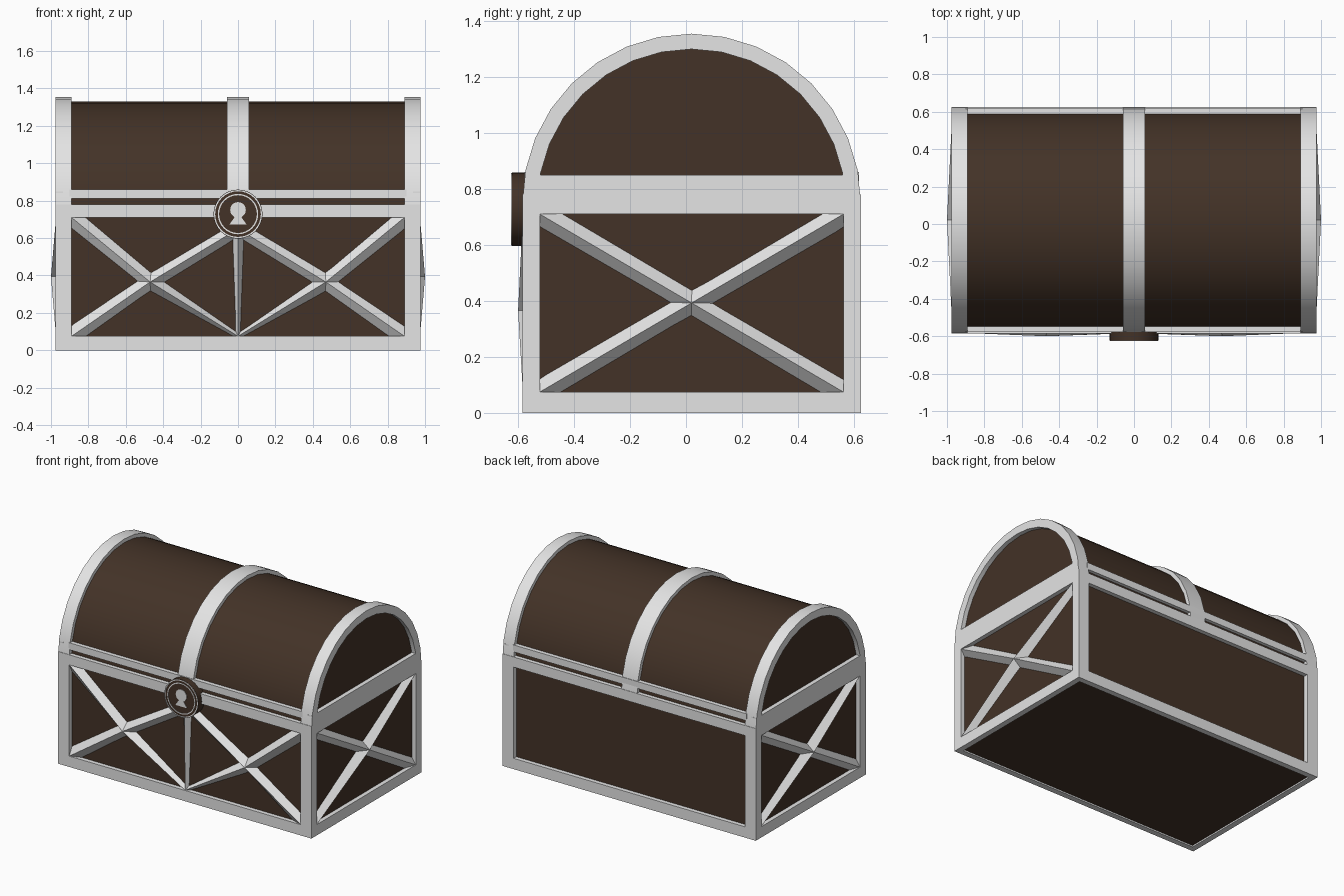
import bpy, bmesh, math
from mathutils import Vector

if "Cube" in bpy.data.objects:
    bpy.data.objects.remove(bpy.data.objects["Cube"])

CY, CZ = 0.02, 0.75            # axis of the barrel lid
R_OUT, R_LID, R_IN = 0.605, 0.58, 0.55
X_OUT, X_PANEL = 0.975, 0.945
Y_PANEL = 0.575                # panel distance from CY


def material(name, rgb):
    m = bpy.data.materials.new(name)
    m.diffuse_color = (*rgb, 1)
    m.use_nodes = True
    m.node_tree.nodes["Principled BSDF"].inputs["Base Color"].default_value = m.diffuse_color
    return m


WOOD = material("dark_brown_wood", (0.056, 0.032, 0.020))
METAL = material("pale_grey_metal", (0.78, 0.78, 0.78))


def finish(name, bm, mat, smooth=False):
    bmesh.ops.recalc_face_normals(bm, faces=bm.faces[:])
    me = bpy.data.meshes.new(name)
    bm.to_mesh(me)
    bm.free()
    me.materials.append(mat)
    if smooth:
        me.polygons.foreach_set("use_smooth", [True] * len(me.polygons))
        me.set_sharp_from_angle(angle=math.radians(30))
    ob = bpy.data.objects.new(name, me)
    bpy.context.scene.collection.objects.link(ob)
    return ob


def box(bm, x0, x1, y0, y1, z0, z1):
    vs = bmesh.ops.create_cube(bm, size=1)["verts"]
    for v in vs:
        v.co = Vector(((x0 + x1) / 2 + v.co.x * (x1 - x0),
                       (y0 + y1) / 2 + v.co.y * (y1 - y0),
                       (z0 + z1) / 2 + v.co.z * (z1 - z0)))


def prism(bm, pts, t0, t1, place):
    a = [bm.verts.new(place(u, v, t0)) for u, v in pts]
    b = [bm.verts.new(place(u, v, t1)) for u, v in pts]
    n = len(pts)
    bm.faces.new(a)
    bm.faces.new(b[::-1])
    for i in range(n):
        j = (i + 1) % n
        bm.faces.new((a[i], a[j], b[j], b[i]))


def band(bm, r0, r1, sweep, n, t0, t1, place):
    """Rectangular section swept round an arc; a full turn is closed."""
    full = sweep > 6.28
    rows = []
    for i in range(n if full else n + 1):
        c, s = math.cos(sweep * i / n), math.sin(sweep * i / n)
        rows.append([bm.verts.new(place(r * c, r * s, t))
                     for r, t in ((r0, t0), (r1, t0), (r1, t1), (r0, t1))])
    for i in range(n):
        p, q = rows[i], rows[(i + 1) % len(rows)]
        for k in range(4):
            m = (k + 1) % 4
            bm.faces.new((p[k], p[m], q[m], q[k]))
    if not full:
        bm.faces.new(rows[0])
        bm.faces.new(rows[-1][::-1])


def ridge(bm, p, q, wp, wq, hp, hq, place):
    """Tapering bar with a raised centre line, lying on a panel."""
    p, q = Vector(p), Vector(q)
    d = (q - p).normalized()
    s = Vector((-d.y, d.x))
    ends = []
    for c, w, h in ((p, wp, hp), (q, wq, hq)):
        l, r = c + s * w, c - s * w
        ends.append([bm.verts.new(place(l.x, l.y, -0.005)),
                     bm.verts.new(place(c.x, c.y, h)),
                     bm.verts.new(place(r.x, r.y, -0.005))])
    a, b = ends
    bm.faces.new(a)
    bm.faces.new(b[::-1])
    for i in range(3):
        j = (i + 1) % 3
        bm.faces.new((a[i], a[j], b[j], b[i]))


def lid_place(u, v, t):
    return Vector((t, CY + u, CZ + v))


# Wooden body and barrel lid
bm = bmesh.new()
box(bm, -X_PANEL, X_PANEL, CY - Y_PANEL, CY + Y_PANEL, 0.01, 0.77)
finish("wooden_body", bm, WOOD)

bm = bmesh.new()
arc = [(R_LID * math.cos(math.pi * i / 16), R_LID * math.sin(math.pi * i / 16))
       for i in range(17)]
prism(bm, arc, -X_PANEL, X_PANEL, lid_place)
finish("wooden_lid", bm, WOOD, True)

# Arched lid bands
for name, x0, x1 in (("left_lid_band", -X_OUT, -0.89),
                     ("middle_lid_band", -0.06, 0.06),
                     ("right_lid_band", 0.89, X_OUT)):
    bm = bmesh.new()
    band(bm, R_IN, R_OUT, math.pi, 16, x0, x1, lid_place)
    finish(name, bm, METAL, True)

# Frames on front and back, with the lid rim strip above the gap
for name, s in (("front", -1), ("back", 1)):
    y0, y1 = sorted((CY + s * (Y_PANEL - 0.01), CY + s * R_OUT))
    bm = bmesh.new()
    box(bm, -X_OUT, X_OUT, y0, y1, 0, 0.075)
    box(bm, -X_OUT, X_OUT, y0, y1, 0.71, 0.78)
    for x in (-X_OUT, 0.89):
        box(bm, x, x + 0.085, y0, y1, 0.075, 0.71)
    finish(name + "_frame", bm, METAL)
    bm = bmesh.new()
    y0, y1 = sorted((CY + s * 0.55, CY + s * 0.598))
    box(bm, -0.9, 0.9, y0, y1, 0.812, 0.86)
    finish(name + "_lid_rim", bm, METAL)

# Frames and crossed braces on both ends
for name, s in (("left", -1), ("right", 1)):
    x0, x1 = sorted((s * (X_PANEL - 0.01), s * X_OUT))
    bm = bmesh.new()
    box(bm, x0, x1, CY - R_OUT, CY + R_OUT, 0, 0.075)
    box(bm, x0, x1, CY - R_OUT, CY + R_OUT, 0.71, 0.78)
    box(bm, x0, x1, CY - 0.596, CY + 0.596, 0.78, 0.85)
    for y in (CY - R_OUT, CY + 0.542):
        box(bm, x0, x1, y, y + 0.063, 0.075, 0.71)
    finish(name + "_frame", bm, METAL)

    bm = bmesh.new()
    for dy in (-0.542, 0.542):
        for z in (0.075, 0.71):
            ridge(bm, (CY, 0.393), (CY + dy, z), 0.042, 0.045, 0.055, 0.028,
                  lambda u, v, d: Vector((s * (X_PANEL + d), u, v)))
    finish(name + "_cross_brace", bm, METAL)


# Front braces: two crosses and a centre bar
def front_place(u, v, d):
    return Vector((u, CY - Y_PANEL - d, v))


for name, s in (("left", -1), ("right", 1)):
    bm = bmesh.new()
    for x, z, w in ((0.89, 0.71, 0.052), (0.89, 0.075, 0.052),
                    (0.0, 0.075, 0.016), (0.04, 0.625, 0.042)):
        ridge(bm, (s * 0.47, 0.365), (s * x, z), 0.045, w, 0.045, 0.028, front_place)
    finish("front_" + name + "_cross_brace", bm, METAL)
bm = bmesh.new()
ridge(bm, (0, 0.64), (0, 0.075), 0.034, 0.014, 0.035, 0.028, front_place)
finish("front_centre_bar", bm, METAL)


# Round lock plate with two rings and a plain keyhole
def lock_place(u, v, t):
    return Vector((u, t, 0.728 + v))


def circle(r, n, cv=0.0):
    return [(r * math.cos(math.tau * i / n), cv + r * math.sin(math.tau * i / n))
            for i in range(n)]


bm = bmesh.new()
prism(bm, circle(0.131, 32), -0.622, -0.54, lock_place)
finish("lock_plate", bm, WOOD, True)
bm = bmesh.new()
for r0, r1 in ((0.122, 0.129), (0.101, 0.108)):
    band(bm, r0, r1, math.tau, 32, -0.625, -0.62, lock_place)
finish("lock_rings", bm, METAL, True)
bm = bmesh.new()
prism(bm, circle(0.042, 20, 0.022), -0.625, -0.62, lock_place)
prism(bm, [(-0.045, -0.055), (0.045, -0.055), (0.014, -0.01), (-0.014, -0.01)],
      -0.6248, -0.62, lock_place)
finish("keyhole", bm, METAL)
